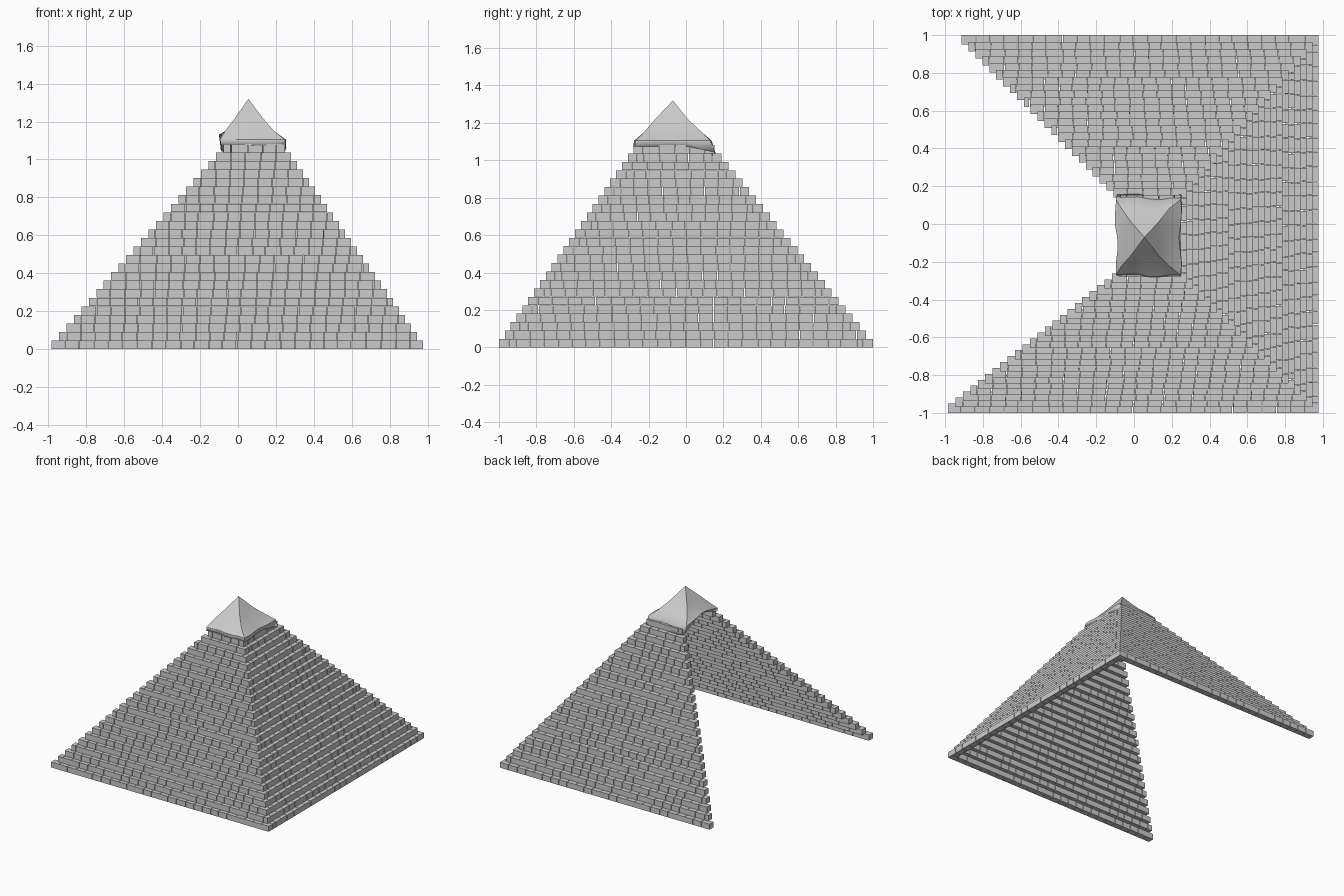
import bpy, bmesh, math, random
from mathutils import Matrix, Vector

if "Cube" in bpy.data.objects:
    bpy.data.objects.remove(bpy.data.objects["Cube"])

random.seed(4)
COURSES, H, DEPTH, BRICK, GAP = 24, 0.0451, 0.05, 0.076, 0.003


def finish(name, bm):
    bmesh.ops.recalc_face_normals(bm, faces=bm.faces)
    me = bpy.data.meshes.new(name)
    bm.to_mesh(me)
    bm.free()
    ob = bpy.data.objects.new(name, me)
    bpy.context.collection.objects.link(ob)
    return ob


def box(bm, lo, hi):
    lo, hi = Vector(lo), Vector(hi)
    m = Matrix.Translation((lo + hi) / 2) @ Matrix.Diagonal((*(hi - lo), 1))
    bmesh.ops.create_cube(bm, size=1, matrix=m)


def cuts(a, b, odd):
    """Brick joints along a course, half a brick shifted on odd courses."""
    n = max(2, round((b - a) / BRICK))
    step = (b - a) / n
    pts = [a]
    for k in range(n):
        p = a + step * (k + (0.5 if odd else 1)) + random.uniform(-.006, .006)
        if p < b - step * 0.3:
            pts.append(p)
    return pts + [b]


# Three stepped brick walls, open on the left side
front, right, back = bmesh.new(), bmesh.new(), bmesh.new()
for i in range(COURSES):
    z0, z1 = i * H, (i + 1) * H - 0.0005
    yf, yb = -1 + 0.0313 * i, 1 - 0.0368 * i
    xr = 0.98 - 0.0317 * i
    odd = i % 2
    for bm, start, y0, y1 in (
            (front, -0.985 + 0.0395 * i, yf, yf + DEPTH),
            (back, -0.912 + 0.0365 * i, yb - DEPTH, yb)):
        p = cuts(start, xr, odd)
        for a, b in zip(p, p[1:]):
            box(bm, (a, y0, z0), (b - GAP, y1, z1))
    p = cuts(yf + DEPTH + GAP, yb - DEPTH, not odd)
    for a, b in zip(p, p[1:]):
        box(right, (xr - DEPTH - GAP, a, z0), (xr - GAP, b - GAP, z1))
finish("front_brick_wall", front)
finish("right_brick_wall", right)
finish("back_brick_wall", back)

# Capstone shell: rings of x0, x1, y0, y1, z, flaring toward an uneven rim
RINGS = [(-0.015, 0.13, -0.165, 0.01, 1.22),
         (-0.068, 0.19, -0.225, 0.085, 1.15),
         (-0.095, 0.248, -0.27, 0.13, 1.105),
         (-0.09, 0.25, -0.275, 0.155, 1.075)]
SIDE = 6
bm = bmesh.new()
apex = bm.verts.new((0.055, -0.07, 1.32))
prev = None
for r, (x0, x1, y0, y1, z) in enumerate(RINGS):
    corners = [(x0, y0), (x1, y0), (x1, y1), (x0, y1)]
    ring = []
    for s in range(4):
        (ax, ay), (bx, by) = corners[s], corners[(s + 1) % 4]
        for k in range(SIDE):
            t = k / SIDE
            bulge = math.sin(math.pi * t)
            x, y, h = ax + (bx - ax) * t, ay + (by - ay) * t, z
            if r > 1:
                wave = 0.01 * math.sin(2.5 * math.pi * t + s) * bulge
                x += wave * (s % 2)
                y += wave * (1 - s % 2)
            if r == 3:
                h += (0.0, 0.0, -0.02, 0.05)[s] * bulge
                if y > 0:
                    h -= 0.03 * y / 0.155
            if r == 2 and s == 3:
                h += 0.03 * bulge
            ring.append(bm.verts.new((x, y, h)))
    n = len(ring)
    for k in range(n):
        j = (k + 1) % n
        if prev:
            bm.faces.new((prev[k], ring[k], ring[j], prev[j]))
        else:
            bm.faces.new((apex, ring[k], ring[j]))
    prev = ring
cap = finish("capstone", bm)
mod = cap.modifiers.new("thickness", 'SOLIDIFY')
mod.thickness, mod.offset = 0.008, -1
bpy.context.view_layer.objects.active = cap
cap.select_set(True)
bpy.ops.object.shade_smooth_by_angle(angle=math.radians(30))
